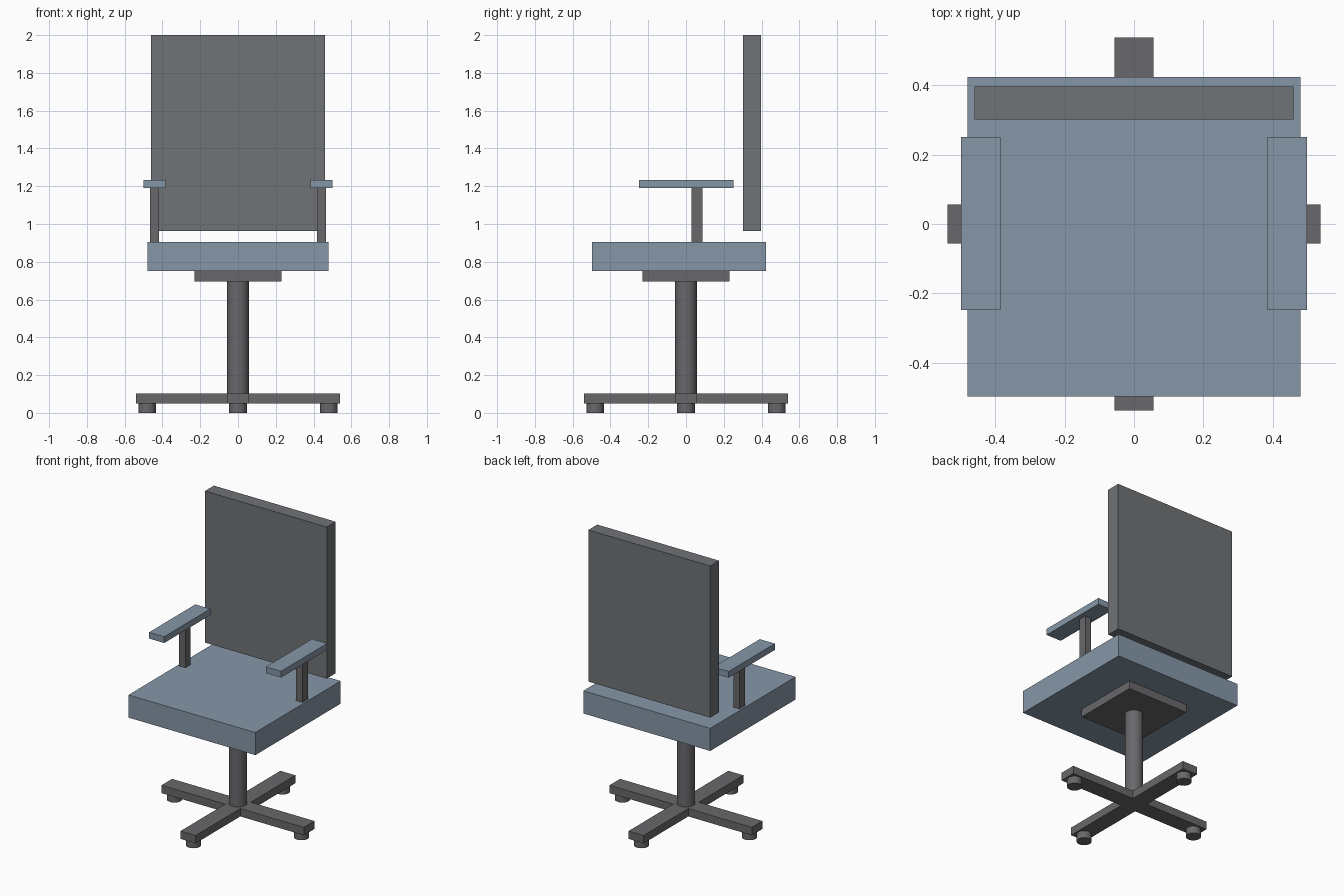
import bpy, bmesh, math

if "Cube" in bpy.data.objects:
    bpy.data.objects.remove(bpy.data.objects["Cube"])


def material(name, color):
    m = bpy.data.materials.new(name)
    m.diffuse_color = (*color, 1)
    m.use_nodes = True
    m.node_tree.nodes["Principled BSDF"].inputs["Base Color"].default_value = m.diffuse_color
    return m


BLUE = material("blue_upholstery", (0.24, 0.31, 0.39))
GREY = material("dark_panel", (0.16, 0.17, 0.18))
METAL = material("dark_metal", (0.14, 0.14, 0.15))


def finish(name, bm, mat):
    me = bpy.data.meshes.new(name)
    bmesh.ops.recalc_face_normals(bm, faces=bm.faces)
    bm.to_mesh(me)
    bm.free()
    me.materials.append(mat)
    ob = bpy.data.objects.new(name, me)
    bpy.context.collection.objects.link(ob)
    return ob


def box(name, x, y, z, mat):
    """Box from (min, max) ranges."""
    bm = bmesh.new()
    bmesh.ops.create_cube(bm, size=1)
    for v in bm.verts:
        v.co = [r[0] if c < 0 else r[1] for c, r in zip(v.co, (x, y, z))]
    return finish(name, bm, mat)


def cylinder(name, x, y, z, radius, mat, sides=32):
    bm = bmesh.new()
    bmesh.ops.create_cone(bm, cap_ends=True, segments=sides, radius1=radius,
                          radius2=radius, depth=z[1] - z[0])
    bmesh.ops.translate(bm, verts=bm.verts, vec=(x, y, sum(z) / 2))
    for f in bm.faces:
        f.smooth = len(f.verts) == 4
    for e in bm.edges:
        e.smooth = e.calc_face_angle(0) < math.radians(40)
    return finish(name, bm, mat)


# Seat, backrest and the plate under the seat
box("seat", (-0.48, 0.48), (-0.498, 0.424), (0.75, 0.905), BLUE)
box("backrest", (-0.461, 0.461), (0.301, 0.397), (0.963, 2.0), GREY)
box("seat_plate", (-0.23, 0.23), (-0.23, 0.23), (0.695, 0.75), METAL)

# Armrests on both sides
for side, s in (("left", -1), ("right", 1)):
    box(side + "_armrest_pad", sorted((s * 0.385, s * 0.499)), (-0.248, 0.251),
        (1.19, 1.233), BLUE)
    box(side + "_armrest_post", sorted((s * 0.419, s * 0.467)), (0.03, 0.087),
        (0.905, 1.19), METAL)

# Cross base: a central block with its four sides pulled out into legs
W, R = 0.057, 0.539
bm = bmesh.new()
bmesh.ops.create_cube(bm, size=1)
for v in bm.verts:
    v.co = (v.co.x * 2 * W, v.co.y * 2 * W, 0.049 if v.co.z < 0 else 0.103)
bm.normal_update()
for f in [f for f in bm.faces if abs(f.normal.z) < 0.5]:
    n = f.normal.copy()
    new = bmesh.ops.extrude_discrete_faces(bm, faces=[f])["faces"][0]
    bmesh.ops.translate(bm, verts=new.verts, vec=n * (R - W))
finish("cross_base", bm, METAL)

# Column and feet
cylinder("column", 0, 0, (0.103, 0.695), 0.057, METAL)
for i in range(4):
    a = i * math.pi / 2
    cylinder(f"foot_{i + 1}", 0.481 * math.cos(a), 0.481 * math.sin(a),
             (0, 0.049), 0.047, METAL)
